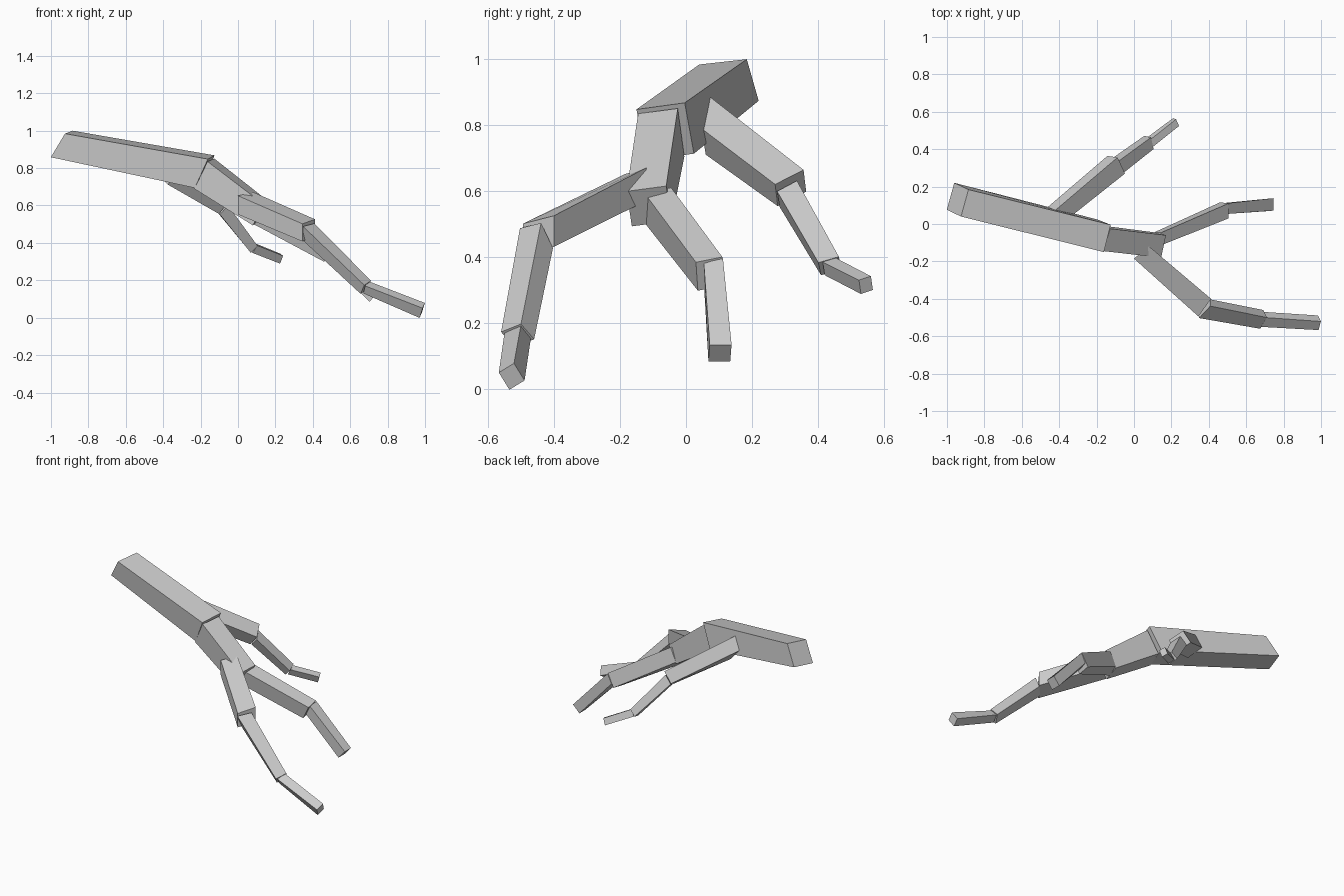
import bpy
import bmesh
from mathutils import Vector


def segment(name, start, end):
    """Four-sided tapered block; each end is (centre, half side vector, half up vector)."""
    bm = bmesh.new()
    rings = []
    for c, u, v in (start, end):
        c, u, v = Vector(c), Vector(u), Vector(v)
        rings.append([bm.verts.new(c + a * u + b * v)
                      for a, b in ((-1, -1), (1, -1), (1, 1), (-1, 1))])
    r0, r1 = rings
    bm.faces.new(r0)
    bm.faces.new(r1)
    for i in range(4):
        j = (i + 1) % 4
        bm.faces.new((r0[i], r0[j], r1[j], r1[i]))
    bmesh.ops.recalc_face_normals(bm, faces=bm.faces)
    mesh = bpy.data.meshes.new(name)
    bm.to_mesh(mesh)
    bm.free()
    bpy.context.collection.objects.link(bpy.data.objects.new(name, mesh))


# Main limb
segment("main_limb_base",
        ((-0.943, 0.13, 0.929), (0.02, 0.072, 0.008), (0.038, -0.018, 0.063)),
        ((-0.178, -0.063, 0.781), (0.018, 0.073, 0.01), (0.035, -0.014, 0.077)))
segment("main_limb_tip",
        ((-0.18, -0.075, 0.77), (0.018, 0.06, 0.008), (0.035, -0.01, 0.073)),
        ((0.125, -0.112, 0.555), (0.013, 0.06, 0.008), (0.033, -0.008, 0.053)))

# Front branch, three joints
segment("front_branch_base",
        ((0.04, -0.152, 0.612), (0.04, 0.033, 0.01), (0, 0, 0.05)),
        ((0.378, -0.447, 0.467), (0.034, 0.047, 0.012), (0, 0, 0.047)))
segment("front_branch_middle",
        ((0.378, -0.453, 0.458), (0.03, 0.032, 0.008), (0, -0.018, 0.038)),
        ((0.683, -0.51, 0.163), (0.018, 0.03, 0.012), (0.01, -0.02, 0.023)))
segment("front_branch_tip",
        ((0.685, -0.51, 0.162), (0.01, 0.025, 0.012), (0.005, -0.015, 0.02)),
        ((0.985, -0.528, 0.039), (0.006, 0.023, 0.014), (0.008, -0.016, 0.026)))

# Middle branch, two joints
segment("middle_branch_base",
        ((0.107, -0.087, 0.56), (0.02, 0.042, 0.006), (0.02, 0, 0.045)),
        ((0.483, 0.073, 0.35), (0, 0.04, 0.008), (0.022, -0.003, 0.043)))
segment("middle_branch_tip",
        ((0.488, 0.083, 0.36), (0.005, 0.029, 0.006), (0.015, 0, 0.03)),
        ((0.725, 0.103, 0.11), (0, 0.033, 0), (0.022, 0.002, 0.025)))

# Rear branch, three joints
segment("rear_branch_base",
        ((-0.397, 0.067, 0.798), (-0.045, 0.014, 0.047), (0.022, -0.007, 0.04)),
        ((-0.095, 0.317, 0.61), (-0.02, 0.043, 0.022), (0.027, -0.004, 0.033)))
segment("rear_branch_middle",
        ((-0.09, 0.31, 0.592), (-0.015, 0.03, 0.016), (0.022, -0.004, 0.024)),
        ((0.08, 0.436, 0.374), (-0.007, 0.031, 0.009), (0.018, -0.004, 0.019)))
segment("rear_branch_tip",
        ((0.085, 0.437, 0.372), (-0.006, 0.02, 0.006), (0.012, -0.003, 0.02)),
        ((0.225, 0.545, 0.316), (-0.008, 0.018, 0.006), (0.008, -0.003, 0.021)))
